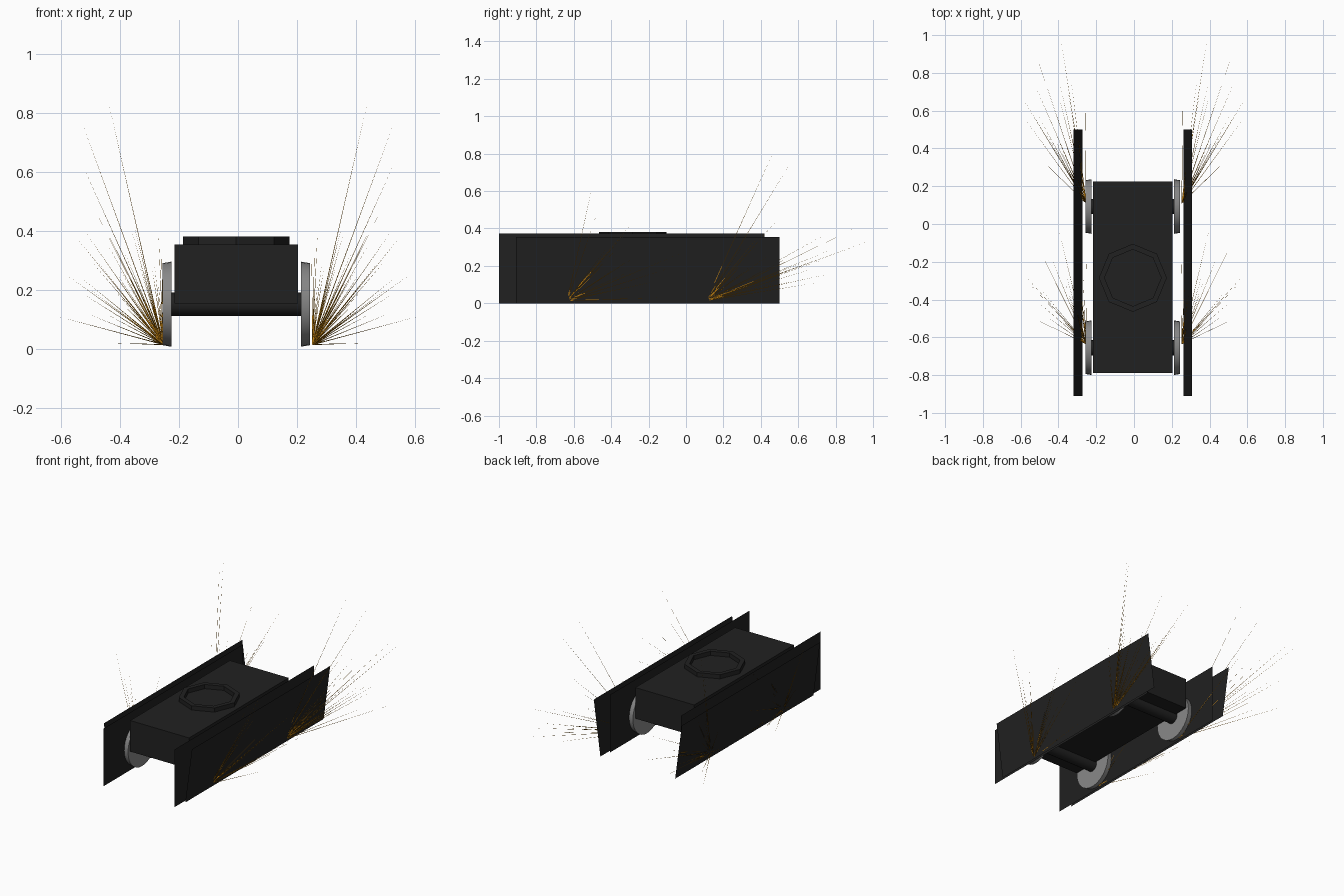
import bpy, bmesh, math, random
from mathutils import Vector, Matrix

if "Cube" in bpy.data.objects:
    bpy.data.objects.remove(bpy.data.objects["Cube"])

random.seed(4)
CX = -0.006  # the solid parts sit slightly left of centre


def material(name, rgb):
    m = bpy.data.materials.new(name)
    m.diffuse_color = (*rgb, 1)
    m.use_nodes = True
    m.node_tree.nodes["Principled BSDF"].inputs["Base Color"].default_value = m.diffuse_color
    return m


BLACK = material("black", (0.015, 0.015, 0.015))
GREY = material("wheel grey", (0.25, 0.25, 0.25))
ORANGE = material("spark orange", (0.62, 0.25, 0.006))


def finish(bm, name, mat, smooth=False):
    me = bpy.data.meshes.new(name)
    bm.to_mesh(me)
    bm.free()
    ob = bpy.data.objects.new(name, me)
    bpy.context.collection.objects.link(ob)
    me.materials.append(mat)
    if smooth:
        bpy.ops.object.select_all(action='DESELECT')
        bpy.context.view_layer.objects.active = ob
        ob.select_set(True)
        bpy.ops.object.shade_smooth_by_angle(angle=math.radians(35))
    return ob


def box(name, x, y, z, mat):
    bm = bmesh.new()
    bmesh.ops.create_cube(bm, size=1)
    for v in bm.verts:
        v.co = [(a + b) / 2 + c * (b - a) for (a, b), c in zip((x, y, z), v.co)]
    finish(bm, name, mat)


def x_cylinder(name, x0, x1, r0, r1, y, z, sides, mat):
    bm = bmesh.new()
    bmesh.ops.create_cone(bm, cap_ends=True, segments=sides, radius1=r0, radius2=r1, depth=abs(x1 - x0))
    turn = Matrix.Rotation(math.copysign(math.pi / 2, x1 - x0), 4, 'Y')
    bmesh.ops.transform(bm, matrix=Matrix.Translation(((x0 + x1) / 2, y, z)) @ turn, verts=bm.verts)
    finish(bm, name, mat, True)


def sheet(name, xb, xt, y0, y1, z1):
    # single-layer side panel, bottom edge at xb and top edge at xt
    bm = bmesh.new()
    bm.faces.new([bm.verts.new(p) for p in
                  ((xb, y0, 0), (xb, y1, 0), (xt, y1, z1), (xt, y0, z1))])
    finish(bm, name, BLACK)


# chassis block
box("body", (CX - 0.21, CX + 0.21), (-0.79, 0.225), (0.155, 0.355), BLACK)

# raised octagonal ring on the roof
bm = bmesh.new()
rings = []
for r, z in ((0.18, 0.354), (0.18, 0.382), (0.15, 0.382), (0.15, 0.354)):
    rings.append([bm.verts.new((CX + r * math.cos(i * math.pi / 4),
                                -0.285 + r * math.sin(i * math.pi / 4), z)) for i in range(8)])
for k in range(4):
    a, b = rings[k], rings[(k + 1) % 4]
    for i in range(8):
        j = (i + 1) % 8
        bm.faces.new((a[i], a[j], b[j], b[i]))
finish(bm, "roof_ring", BLACK)

# axles and wheels
for label, y in (("front", -0.655), ("rear", 0.0925)):
    x_cylinder(label + "_axle", CX - 0.225, CX + 0.225, 0.04, 0.04, y, 0.152, 16, BLACK)
    for side, s in (("left", -1), ("right", 1)):
        x_cylinder(f"{label}_{side}_wheel", CX + s * 0.219, CX + s * 0.25,
                   0.1445, 0.139, y, 0.152, 32, GREY)

# upright and leaning panels on both sides
for side, s in (("left", -1), ("right", 1)):
    sheet(side + "_upright_panel", CX + s * 0.253, CX + s * 0.253, -1.0, 0.42, 0.372)
    sheet(side + "_leaning_panel", CX + s * 0.267, CX + s * 0.314, -0.91, 0.5, 0.355)

# spark tips for the right-hand wheels
REAR = [(.39, 1.0, .34), (.52, .9, .40), (.61, .7, .11), (.53, .75, .24), (.4, .78, .16),
        (.26, .73, .36), (.53, .57, .77), (.44, .48, .84), (.58, .56, .25), (.48, .5, .46),
        (.36, .42, .4), (.5, .35, .2), (.45, .3, .3)]
FRONT = [(.53, -.5, .63), (.48, -.48, .47), (.36, -.27, .45), (.27, -.27, .4), (.4, -.02, .27),
         (.53, -.08, .19), (.58, -.27, .25), (.55, -.32, .38), (.42, -.3, .02), (.45, -.15, .12),
         (.25, -.2, .3), (.5, -.42, .3), (.3, -.15, .03)]


def spike(bm, base, tip, r=0.002):
    # slim three-sided needle
    d = (tip - base).normalized()
    u = d.orthogonal().normalized()
    w = d.cross(u)
    ring = [bm.verts.new(base + r * (u * math.cos(a) + w * math.sin(a)))
            for a in (0, 2 * math.pi / 3, 4 * math.pi / 3)]
    end = bm.verts.new(tip)
    for i in range(3):
        bm.faces.new((ring[i], ring[(i + 1) % 3], end))


for label, tips, origin in (("front", FRONT, Vector((0.253, -0.635, 0.015))),
                            ("rear", REAR, Vector((0.253, 0.11, 0.015)))):
    points = [Vector(t) for t in tips]
    # shorter sparks between the long ones
    for i in range(12):
        a, b = random.sample(points[:13], 2)
        points.append(origin + (a.lerp(b, random.random()) - origin) * random.uniform(0.4, 0.85))
    for side, s in (("left", -1), ("right", 1)):
        bm = bmesh.new()
        for p in points:
            spike(bm, Vector((s * origin.x, origin.y, origin.z)), Vector((s * p.x, p.y, p.z)))
        bmesh.ops.recalc_face_normals(bm, faces=bm.faces)
        finish(bm, f"{label}_{side}_sparks", ORANGE)
